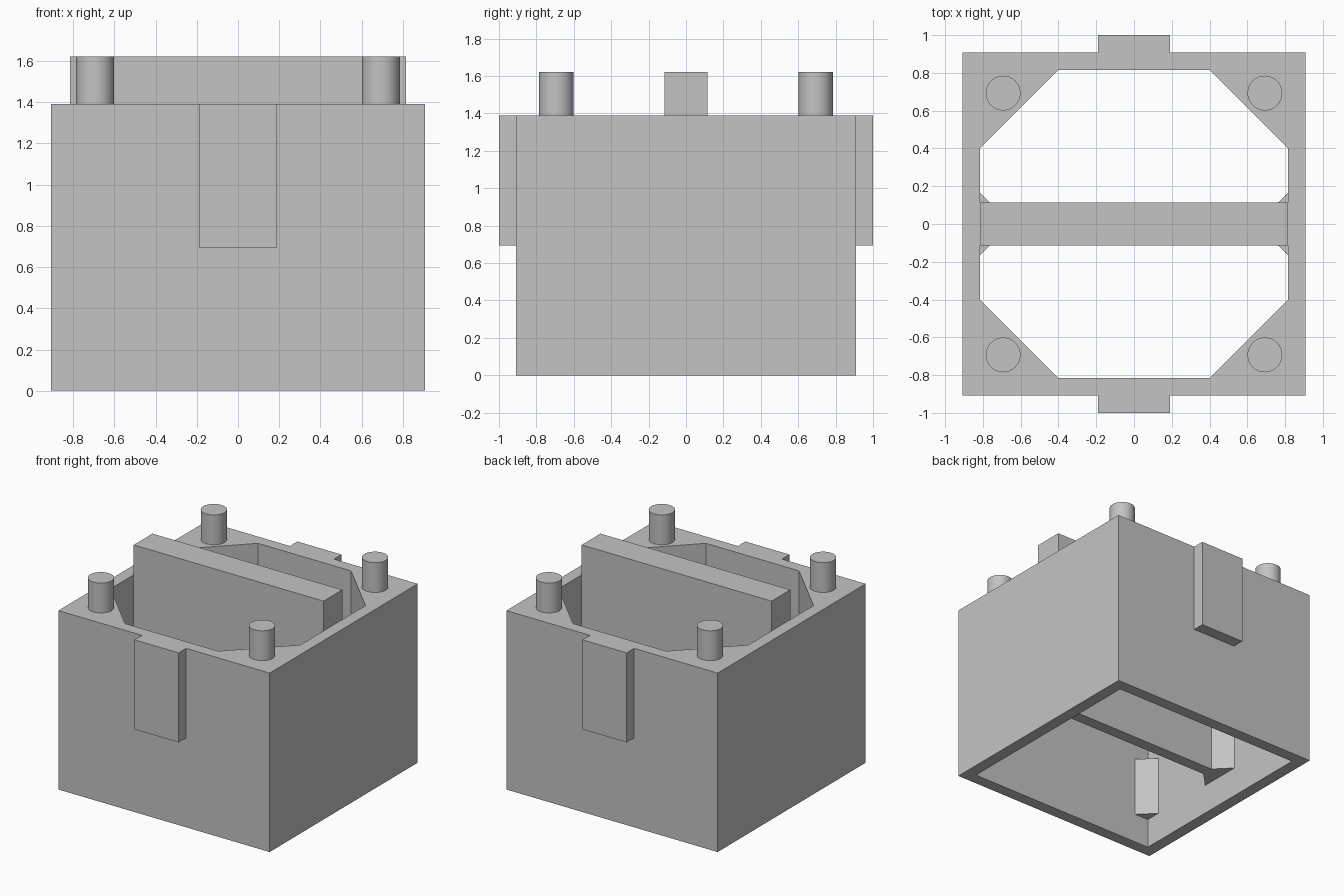
import bpy, bmesh, math

if "Cube" in bpy.data.objects:
    bpy.data.objects.remove(bpy.data.objects["Cube"])

U = 0.2317            # height module
R, I = 0.908, 0.816   # outer and inner half widths of the walls
TOP, DECK = 6 * U, 4 * U

grey = bpy.data.materials.new("light grey")
grey.diffuse_color = (0.55, 0.55, 0.55, 1)
grey.use_nodes = True
grey.node_tree.nodes["Principled BSDF"].inputs["Base Color"].default_value = grey.diffuse_color


def prism(name, outline, z0, z1):
    """Extrude a flat xy outline from z0 to z1."""
    bm = bmesh.new()
    face = bm.faces.new([bm.verts.new((x, y, z0)) for x, y in outline])
    ext = bmesh.ops.extrude_face_region(bm, geom=[face])
    for v in ext["geom"]:
        if isinstance(v, bmesh.types.BMVert):
            v.co.z = z1
    bmesh.ops.recalc_face_normals(bm, faces=bm.faces)
    mesh = bpy.data.meshes.new(name)
    bm.to_mesh(mesh)
    bm.free()
    mesh.materials.append(grey)
    obj = bpy.data.objects.new(name, mesh)
    bpy.context.collection.objects.link(obj)
    return obj


def rect(x0, x1, y0, y1):
    return [(x0, y0), (x1, y0), (x1, y1), (x0, y1)]


# Housing: square block, hollow below, eight-sided opening above
housing = prism("housing", rect(-R, R, -R, R), 0, TOP)
c = 0.4
octagon = [(I, -c), (I, c), (c, I), (-c, I), (-I, c), (-I, -c), (-c, -I), (c, -I)]
cutters = [prism("lower_cavity_cutter", rect(-I, I, -I, I), -0.1, DECK),
           prism("upper_opening_cutter", octagon, DECK - 0.1, TOP + 0.1)]
for cutter in cutters:
    cutter.hide_render = True
    cutter.hide_set(True)
    mod = housing.modifiers.new("cut", 'BOOLEAN')
    mod.operation, mod.solver, mod.object = 'DIFFERENCE', 'EXACT', cutter

# Thin divider with the thick bar on top of it
t = 0.046
prism("divider", rect(-I, I, -t, t), U, DECK)
prism("top_bar", rect(-I, I, -0.115, 0.115), DECK, 7 * U)

# Small corner posts inside each half
leg = 0.12
for sx in (-1, 1):
    for sy in (-1, 1):
        for y, d in ((I, -1), (t, 1)):
            prism("corner_post", [(sx * I, sy * y), (sx * (I - leg), sy * y),
                                  (sx * I, sy * (y + d * leg))], U, 3 * U)

# Tabs on front and back
for s in (-1, 1):
    prism("side_tab", rect(-0.19, 0.19, *sorted((s * R, s * 1.0))), 3 * U, TOP)

# Round pegs on the corners
for sx in (-1, 1):
    for sy in (-1, 1):
        bpy.ops.mesh.primitive_cylinder_add(vertices=48, radius=0.092, depth=U,
                                            location=(sx * 0.693, sy * 0.693, 6.5 * U))
        peg = bpy.context.object
        peg.name = "corner_peg"
        peg.data.materials.append(grey)
        bpy.ops.object.shade_smooth_by_angle(angle=math.radians(30))
